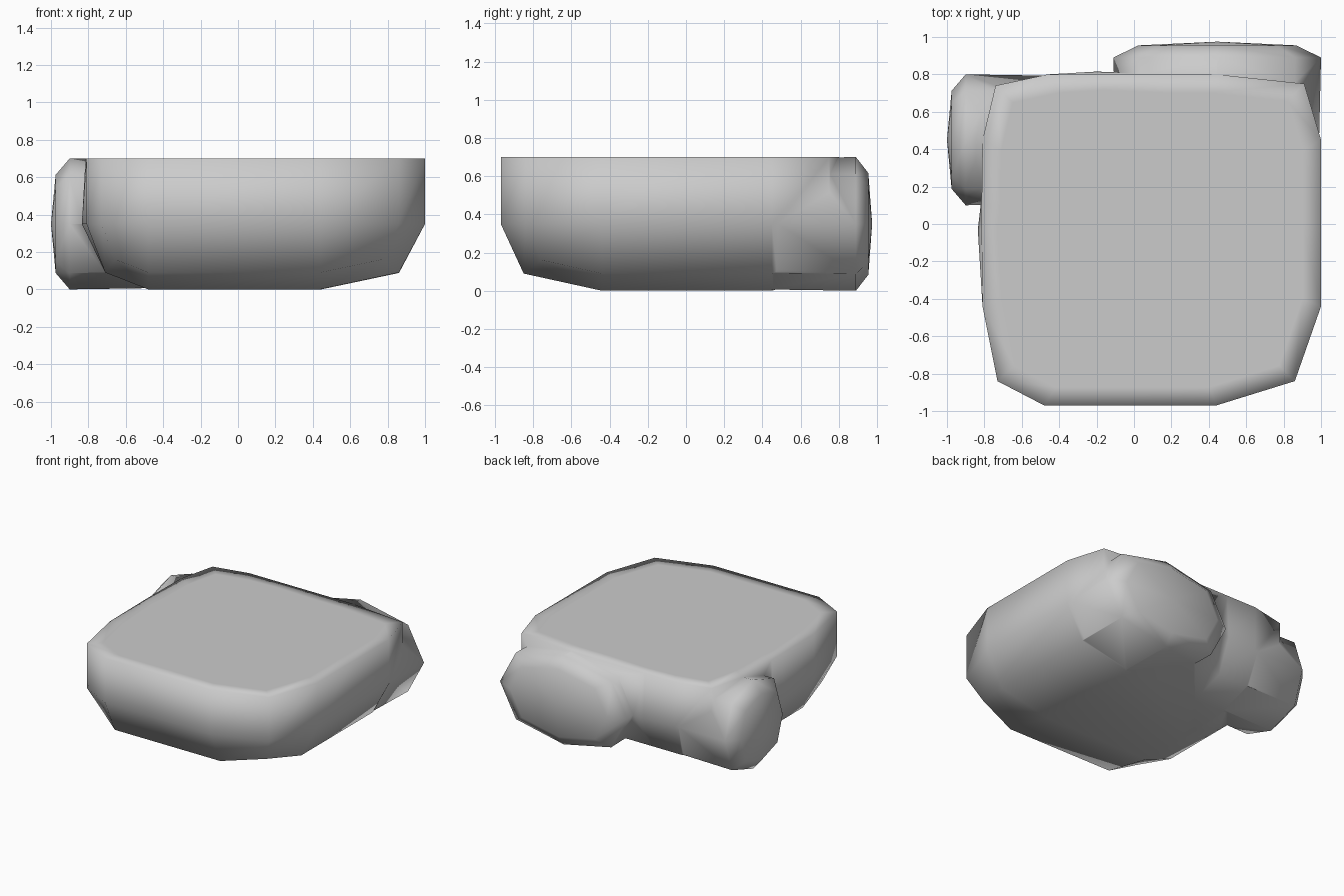
import bpy, bmesh, math

if "Cube" in bpy.data.objects:
    bpy.data.objects.remove(bpy.data.objects["Cube"])


def make_object(name, bm):
    bmesh.ops.remove_doubles(bm, verts=bm.verts, dist=0.002)
    bmesh.ops.recalc_face_normals(bm, faces=bm.faces)
    for f in bm.faces:
        f.smooth = True
    mesh = bpy.data.meshes.new(name)
    bm.to_mesh(mesh)
    bm.free()
    obj = bpy.data.objects.new(name, mesh)
    bpy.context.collection.objects.link(obj)
    return obj


def bridge(bm, a, b):
    n = len(a)
    for i in range(n):
        j = (i + 1) % n
        bm.faces.new((a[i], a[j], b[j], b[i]))


def clamp(v, lo, hi):
    return max(lo, min(hi, v))


# Main block: plan outline (x, y, is_corner), rounded underneath, flat on top
outline = [
    (1.0, -0.44, 0), (1.0, 0.0, 0), (1.0, 0.45, 0), (0.91, 0.75, 1),
    (0.44, 0.80, 0), (0.18, 0.80, 0), (-0.20, 0.815, 0), (-0.46, 0.80, 0),
    (-0.74, 0.74, 1), (-0.81, 0.45, 0), (-0.82, 0.10, 0), (-0.835, -0.03, 0),
    (-0.81, -0.44, 0), (-0.73, -0.84, 1), (-0.48, -0.97, 0),
    (0.44, -0.97, 0), (0.86, -0.84, 1)]


def low_point(x, y, corner):
    if corner:
        return (x * 0.9, y * 0.9, 0.16)
    return (clamp(x, -0.71, 0.86), clamp(y, -0.85, 0.71), 0.09)


bm = bmesh.new()
floor = [bm.verts.new((clamp(x, -0.48, 0.44), clamp(y, -0.44, 0.44), 0))
         for x, y, c in outline]
low = [bm.verts.new(low_point(*p)) for p in outline]
mid = [bm.verts.new((x, y, 0.35)) for x, y, c in outline]
top = [bm.verts.new((clamp(x, -0.815, 1), min(y, 0.80), 0.7)) for x, y, c in outline]
inner = [bm.verts.new((0.09 + (x - 0.09) * 0.89, -0.08 + (y + 0.08) * 0.89, 0.7))
         for x, y, c in outline]
for a, b in ((floor, low), (low, mid), (mid, top), (top, inner)):
    bridge(bm, a, b)
bm.faces.new(inner)
bm.faces.new(floor)
body = make_object("rounded_block", bm)


# Domed side bulges: octagonal tubes with a shallow cap
def bulge(name, rings, pole, place):
    bm = bmesh.new()
    loops = []
    for depth, scale in rings:
        loop = []
        for i in range(8):
            a = math.pi * i / 4
            k = scale * (1.06 if i % 2 else 1.0)
            loop.append(bm.verts.new(place(k * math.cos(a), k * math.sin(a), depth)))
        loops.append(loop)
    for a, b in zip(loops, loops[1:]):
        bridge(bm, a, b)
    bm.faces.new(loops[0])
    tip = bm.verts.new(place(0, 0, pole))
    for i in range(8):
        bm.faces.new((loops[-1][i], loops[-1][(i + 1) % 8], tip))
    obj = make_object(name, bm)
    obj.hide_render = True
    mod = body.modifiers.new(name, 'BOOLEAN')
    mod.operation = 'UNION'
    mod.solver = 'EXACT'
    mod.object = obj
    return obj


helpers = [
    bulge("left_bulge", [(0.45, 0.98), (0.90, 1.0), (0.975, 0.75)], 1.0,
          lambda u, v, d: (-d, 0.45 + 0.35 * u, 0.35 + 0.35 * v)),
    bulge("back_bulge", [(0.42, 0.98), (0.89, 1.0), (0.955, 0.76)], 0.975,
          lambda u, v, d: (0.445 + 0.555 * u, d, 0.35 + 0.35 * v))]

# Fuse the bulges into the block
bpy.context.view_layer.objects.active = body
for m in list(body.modifiers):
    bpy.ops.object.modifier_apply(modifier=m.name)
for h in helpers:
    bpy.data.objects.remove(h)
for p in body.data.polygons:
    p.use_smooth = True
